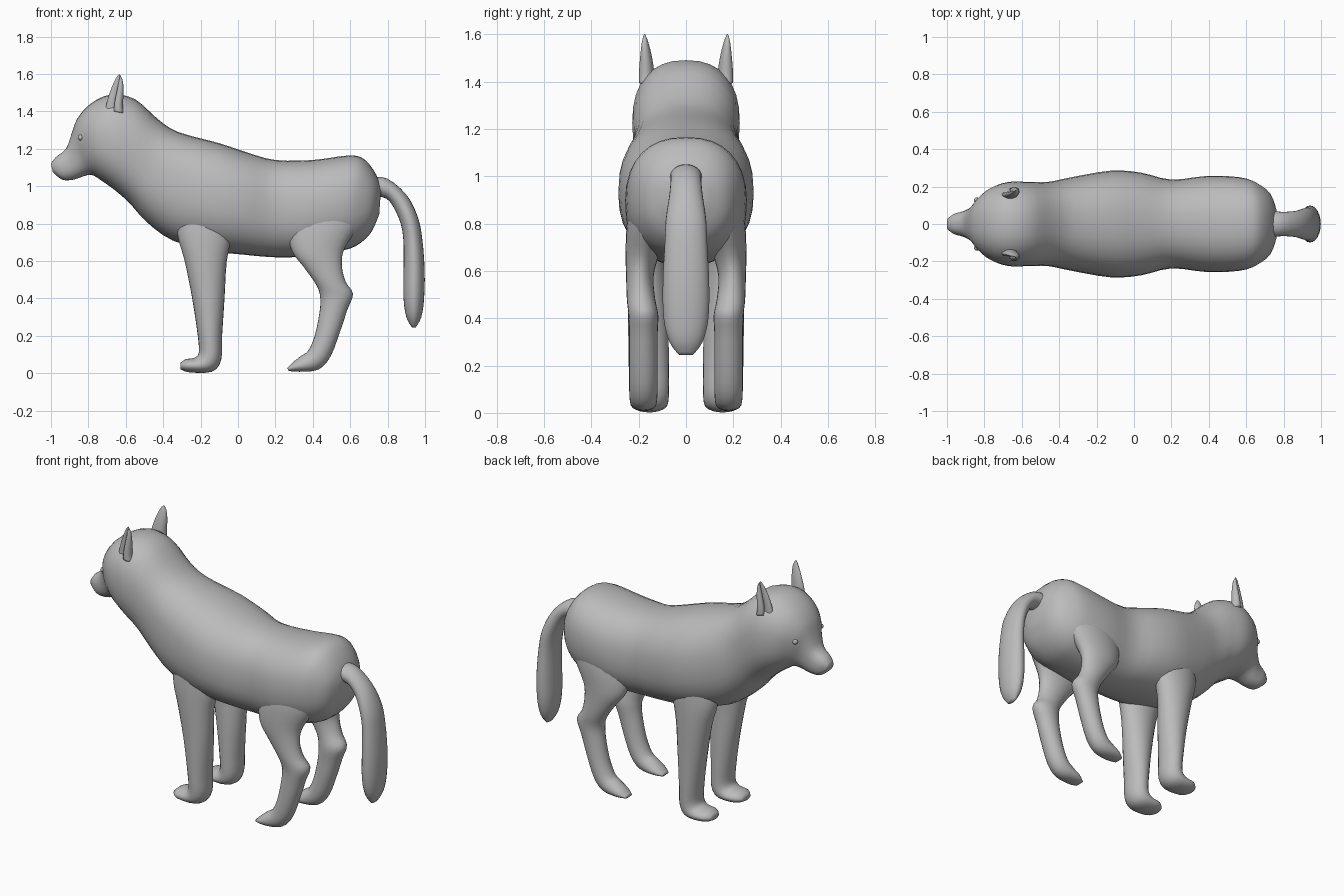
import bpy, bmesh, math
from mathutils import Vector
from mathutils.bvhtree import BVHTree

fur = bpy.data.materials.new("grey_fur")
fur.diffuse_color = (0.5, 0.5, 0.5, 1)


def spline(p0, p1, p2, p3, t):
    return 0.5 * (2*p1 + (p2-p0)*t + (2*p0-5*p1+4*p2-p3)*t*t + (3*p1-p0-3*p2+p3)*t**3)


def dense(rows, steps=3):
    """Smoothly interpolate between cross-sections."""
    out = []
    for i in range(len(rows) - 1):
        r = [rows[max(i-1, 0)], rows[i], rows[i+1], rows[min(i+2, len(rows)-1)]]
        for s in range(steps):
            out.append([spline(*v, s / steps) for v in zip(*r)])
    return out + [list(rows[-1])]


def loft(name, rows, side=1, power=1.0, n=24, dent=None):
    """Row: x,z of one edge, x,z of the opposite edge, centre y, half width."""
    bm = bmesh.new()
    rings = []
    for ax, az, bx, bz, y, w in dense(rows):
        c = Vector(((ax+bx)/2, y*side, (az+bz)/2))
        h = Vector(((ax-bx)/2, 0, (az-bz)/2))
        ring = []
        for k in range(n):
            a = 2 * math.pi * k / n
            co, si = [math.copysign(abs(v)**power, v) for v in (math.cos(a), math.sin(a))]
            off = h * co + Vector((0, side * w * si, 0))
            if dent:  # hollow one side of the section
                off *= 1 - 1.3 * max(0, math.cos(a - dent))**3
            ring.append(bm.verts.new(c + off))
        rings.append(ring)
    for r, s in zip(rings, rings[1:]):
        for k in range(n):
            bm.faces.new((r[k], r[(k+1) % n], s[(k+1) % n], s[k]))
    bm.faces.new(rings[0])
    bm.faces.new(rings[-1])
    bmesh.ops.recalc_face_normals(bm, faces=bm.faces)
    return finish(name, bm)


def finish(name, bm):
    me = bpy.data.meshes.new(name)
    bm.to_mesh(me)
    bm.free()
    me.materials.append(fur)
    for p in me.polygons:
        p.use_smooth = True
    ob = bpy.data.objects.new(name, me)
    bpy.context.collection.objects.link(ob)
    return ob


# Body from nose to rump
body = loft("body_and_head", [
    (-1.0, 1.12, -0.99, 1.075, 0, .03),
    (-.975, 1.155, -.94, 1.035, 0, .055),
    (-.92, 1.20, -.88, 1.035, 0, .072),
    (-.89, 1.28, -.82, 1.055, 0, .10),
    (-.86, 1.36, -.78, 1.06, 0, .145),
    (-.79, 1.44, -.73, 1.03, 0, .195),
    (-.68, 1.49, -.66, .98, 0, .225),
    (-.55, 1.465, -.58, .91, 0, .225),
    (-.43, 1.36, -.49, .81, 0, .225),
    (-.32, 1.29, -.35, .71, 0, .25),
    (-.10, 1.23, -.15, .655, 0, .285),
    (.05, 1.18, .02, .635, 0, .275),
    (.20, 1.14, .20, .62, 0, .237),
    (.40, 1.14, .38, .625, 0, .257),
    (.60, 1.165, .53, .65, 0, .25),
    (.68, 1.14, .63, .68, 0, .22),
    (.74, 1.06, .71, .75, 0, .165),
    (.765, .99, .755, .85, 0, .08)], power=0.85, n=32)

# Hanging tail
loft("tail", [
    (.72, 1.05, .72, .95, 0, .07),
    (.80, 1.04, .79, .935, 0, .065),
    (.90, .955, .83, .89, 0, .07),
    (.96, .84, .87, .80, 0, .085),
    (.985, .72, .885, .70, 0, .09),
    (.998, .55, .885, .55, 0, .098),
    (.995, .40, .885, .40, 0, .095),
    (.98, .30, .90, .30, 0, .07),
    (.95, .245, .93, .245, 0, .03)])

FRONT_LEG = [
    (-.32, .92, -.02, .92, .14, .09),
    (-.325, .75, -.03, .75, .16, .085),
    (-.285, .60, -.06, .60, .165, .083),
    (-.245, .40, -.072, .40, .16, .085),
    (-.215, .20, -.085, .20, .157, .085),
    (-.21, .11, -.09, .07, .155, .083),
    (-.235, .082, -.14, .008, .155, .08),
    (-.28, .075, -.26, .005, .155, .072),
    (-.308, .055, -.308, .022, .155, .04)]

HIND_LEG = [
    (.32, .98, .70, .95, .13, .09),
    (.27, .80, .65, .80, .16, .09),
    (.285, .66, .57, .67, .185, .07),
    (.35, .57, .555, .58, .195, .058),
    (.42, .47, .575, .49, .19, .06),
    (.44, .40, .615, .425, .18, .063),
    (.435, .32, .585, .34, .18, .06),
    (.41, .20, .545, .22, .18, .06),
    (.375, .12, .495, .09, .18, .06),
    (.34, .095, .43, .02, .18, .058),
    (.295, .06, .33, .008, .18, .052),
    (.262, .028, .272, .012, .18, .03)]

EAR = [
    (-.715, 1.41, -.61, 1.39, .17, .035),
    (-.705, 1.46, -.615, 1.43, .17, .035),
    (-.68, 1.53, -.612, 1.50, .172, .026),
    (-.655, 1.58, -.615, 1.56, .175, .014),
    (-.637, 1.60, -.63, 1.595, .176, .004)]

tree = BVHTree.FromPolygons([v.co for v in body.data.vertices],
                            [p.vertices[:] for p in body.data.polygons])

for side, label in ((1, "left"), (-1, "right")):
    loft("front_leg_" + label, FRONT_LEG, side)
    loft("hind_leg_" + label, HIND_LEG, side)
    loft("ear_" + label, EAR, side, dent=math.radians(50))
    # Small eye bead set into the side of the head
    spot = tree.ray_cast(Vector((-.84, side, 1.26)), Vector((0, -side, 0)))[0]
    bm = bmesh.new()
    bmesh.ops.create_uvsphere(bm, u_segments=12, v_segments=8, radius=.016)
    bmesh.ops.translate(bm, verts=bm.verts, vec=spot - Vector((0, side * .006, 0)))
    finish("eye_" + label, bm)
